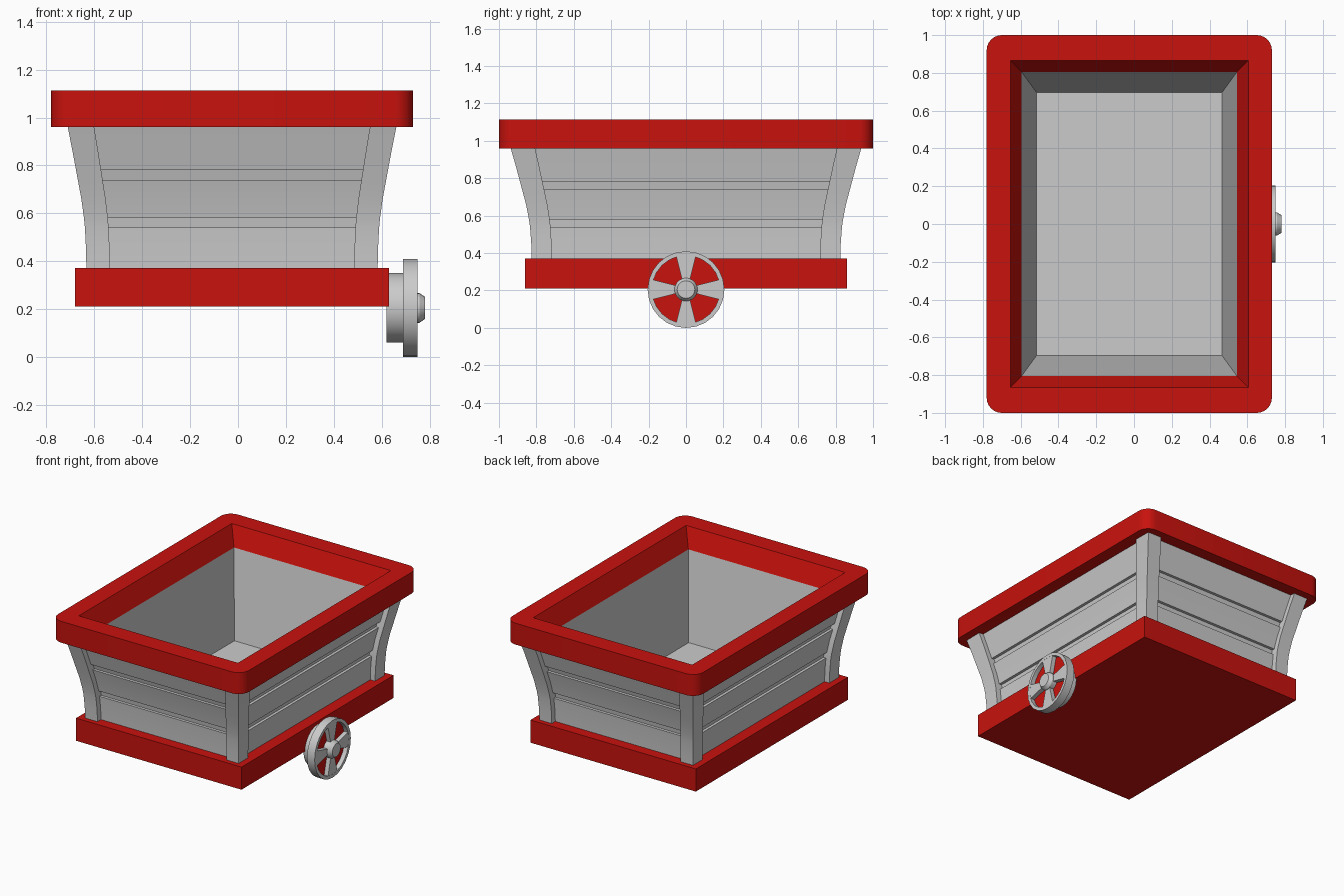
import bpy, bmesh, math

if "Cube" in bpy.data.objects:
    bpy.data.objects.remove(bpy.data.objects["Cube"])

CX = -0.025  # the cart body sits slightly left of the wheel

red = bpy.data.materials.new("red_paint")
red.diffuse_color = (0.58, 0.006, 0.004, 1)
red.use_nodes = True
red.node_tree.nodes["Principled BSDF"].inputs["Base Color"].default_value = red.diffuse_color


def loft(name, loops, mat=None, closed=False):
    """Skin a stack of equally long point loops; cap the ends or join them."""
    bm = bmesh.new()
    rings = [[bm.verts.new(p) for p in loop] for loop in loops]
    n = len(rings[0])
    pairs = list(zip(rings, rings[1:]))
    if closed:
        pairs.append((rings[-1], rings[0]))
    else:
        bm.faces.new(rings[0])
        bm.faces.new(rings[-1])
    for a, b in pairs:
        for i in range(n):
            j = (i + 1) % n
            bm.faces.new((a[i], a[j], b[j], b[i]))
    bmesh.ops.remove_doubles(bm, verts=bm.verts, dist=1e-5)
    bmesh.ops.recalc_face_normals(bm, faces=bm.faces)
    me = bpy.data.meshes.new(name)
    bm.to_mesh(me)
    bm.free()
    ob = bpy.data.objects.new(name, me)
    bpy.context.collection.objects.link(ob)
    if mat:
        me.materials.append(mat)
    bpy.ops.object.select_all(action='DESELECT')
    ob.select_set(True)
    bpy.context.view_layer.objects.active = ob
    bpy.ops.object.shade_smooth_by_angle(angle=math.radians(25))
    return ob


def rect(hx, hy, z, r=0.0, seg=1):
    """Rectangle loop with optionally rounded corners."""
    pts = []
    for k, (sx, sy) in enumerate(((1, 1), (-1, 1), (-1, -1), (1, -1))):
        for i in range(seg):
            a = math.pi / 2 * (k + (i / (seg - 1) if seg > 1 else 0.5))
            pts.append((CX + sx * (hx - r) + r * math.cos(a),
                        sy * (hy - r) + r * math.sin(a), z))
    return pts


def circle(x, r, n=24):
    """Circle loop around the wheel axle."""
    return [(x, r * math.cos(2 * math.pi * i / n),
             0.205 + r * math.sin(2 * math.pi * i / n)) for i in range(n)]


# Outward flare of the walls by height
FLARE = [(0.36, 0), (0.45, 0.02), (0.54, 0.08), (0.58, 0.13), (0.66, 0.27),
         (0.74, 0.46), (0.78, 0.555), (0.87, 0.77), (0.98, 1.05)]

# Base slab
loft("base", [rect(0.655, 0.86, 0.21), rect(0.655, 0.86, 0.372)], red)

# Top rim: rounded outside, sharp sloping opening
S = 7
loft("top_rim", [rect(0.755, 1.0, 0.96, 0.08, S), rect(0.755, 1.0, 1.113, 0.08, S),
                 rect(0.63, 0.865, 1.113, 0, S), rect(0.57, 0.805, 0.98, 0, S)],
     red, closed=True)

# Tub: flared planked outside, straight tapering inside
tub = []
for z, f in FLARE:
    hx, hy = 0.57 + 0.08 * f, 0.785 + 0.112 * f
    wide, slim = rect(hx, hy, z), rect(hx - 0.02, hy - 0.02, z)
    if z in (0.54, 0.74):       # groove starts
        tub += [wide, slim]
    elif z in (0.58, 0.78):     # groove ends
        tub += [slim, wide]
    else:
        tub.append(wide)
tub += [rect(0.57, 0.805, 0.98), rect(0.49, 0.695, 0.376)]
loft("tub", tub)

# Curved corner posts
for sx, side in ((-1, "left"), (1, "right")):
    for sy, end in ((-1, "front"), (1, "back")):
        loops = []
        for z, f in FLARE:
            xo, xi = 0.608 + 0.078 * f, 0.51 + 0.066 * f
            yo, yi = 0.825 + 0.112 * f, 0.717 + 0.09 * f
            loops.append([(CX + sx * x, sy * y, z)
                          for x, y in ((xi, yi), (xo, yi), (xo, yo), (xi, yo))])
        loft(f"{end}_{side}_post", loops)

# Wheel: mount, dished rim, red backing, hub
loft("wheel_mount", [circle(0.62, 0.145), circle(0.695, 0.145)])
loft("wheel_rim", [circle(0.69, 0.205), circle(0.75, 0.205),
                   circle(0.75, 0.182), circle(0.71, 0.182)])
loft("wheel_backing", [circle(0.70, 0.183), circle(0.718, 0.183)], red)
loft("wheel_hub", [circle(0.705, 0.062), circle(0.757, 0.062), circle(0.78, 0.047)])

# Four spokes widening outwards
for k in range(4):
    a = k * math.pi / 2
    c, s = round(math.cos(a)), round(math.sin(a))
    flat = [(0.04, -0.018), (0.187, -0.055), (0.187, 0.055), (0.04, 0.018)]
    loft(f"wheel_spoke_{k + 1}",
         [[(x, u * c - v * s, 0.205 + u * s + v * c) for u, v in flat]
          for x in (0.705, 0.749)])
